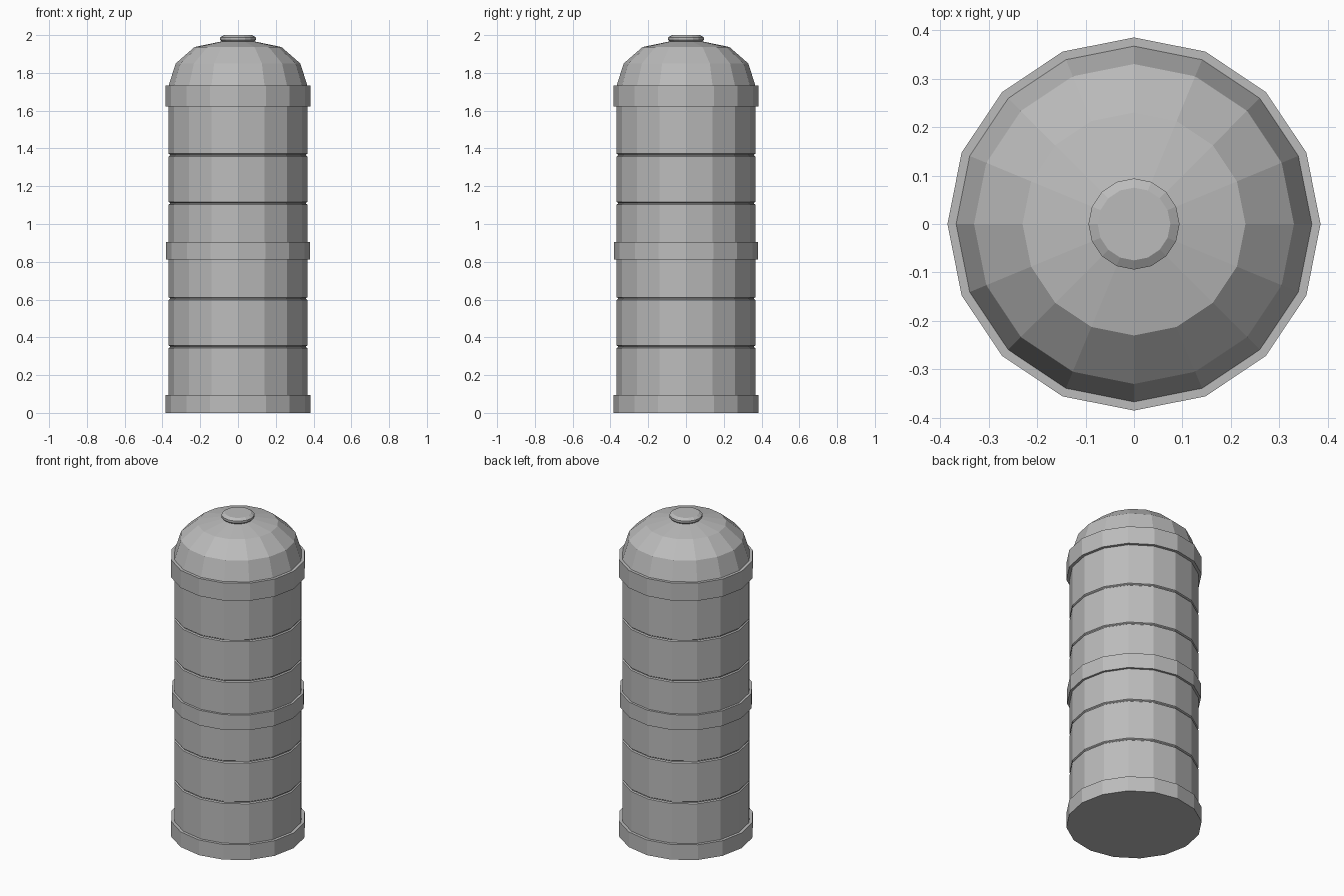
import bpy
import math

SIDES = 16

cube = bpy.data.objects.get("Cube")
if cube:
    bpy.data.objects.remove(cube, do_unlink=True)

grey = bpy.data.materials.new("plain grey")
grey.use_nodes = True
colour = (0.5, 0.5, 0.5, 1)
grey.diffuse_color = colour
grey.node_tree.nodes["Principled BSDF"].inputs["Base Color"].default_value = colour


def lathe(name, profile):
    """Closed, flat-shaded solid turned from (radius, height) points, bottom to top."""
    verts = []
    for r, z in profile:
        for i in range(SIDES):
            a = math.tau * i / SIDES
            verts.append((r * math.cos(a), r * math.sin(a), z))
    faces = [tuple(reversed(range(SIDES)))]
    for k in range(len(profile) - 1):
        low, high = k * SIDES, (k + 1) * SIDES
        for i in range(SIDES):
            j = (i + 1) % SIDES
            faces.append((low + i, low + j, high + j, high + i))
    top = (len(profile) - 1) * SIDES
    faces.append(tuple(range(top, top + SIDES)))
    mesh = bpy.data.meshes.new(name)
    mesh.from_pydata(verts, [], faces)
    mesh.materials.append(grey)
    obj = bpy.data.objects.new(name, mesh)
    bpy.context.collection.objects.link(obj)
    return obj


# Main cylinder with narrow seams cut around it
R = 0.367
body = [(R, 0.02)]
for z in (0.35, 0.605, 1.11, 1.365):
    body += [(R, z - 0.007), (R - 0.007, z - 0.002),
             (R - 0.007, z + 0.002), (R, z + 0.007)]
body.append((R, 1.72))
lathe("tank_body", body)

# Raised bands
for name, r, low, high in (("base_band", 0.385, 0, 0.095),
                           ("middle_band", 0.381, 0.811, 0.906),
                           ("top_band", 0.385, 1.623, 1.733)):
    lathe(name, [(r, low), (r, high)])

# Faceted dome
lathe("dome", [(R, 1.72), (R, 1.733), (0.33, 1.85), (0.23, 1.937), (0.08, 1.968)])

# Vent cap with bevelled rim
lathe("vent_cap", [(0.08, 1.96), (0.094, 1.975), (0.094, 1.988), (0.075, 2.0)])
